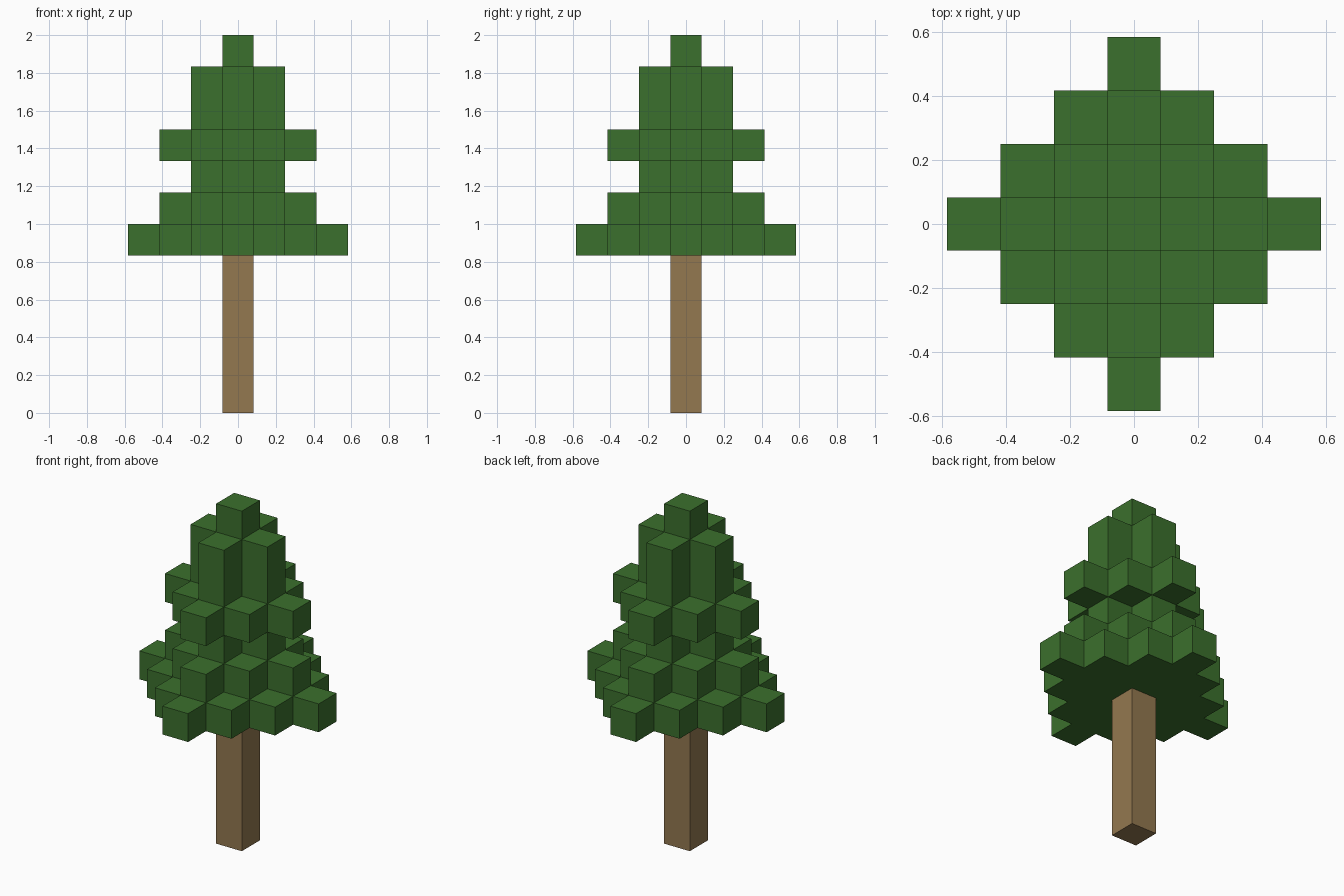
import bpy
import bmesh
from mathutils import Vector

U = 1 / 6  # edge length of one block

if "Cube" in bpy.data.objects:
    bpy.data.objects.remove(bpy.data.objects["Cube"])


def make_material(name, rgb):
    mat = bpy.data.materials.new(name)
    mat.use_nodes = True
    colour = (*rgb, 1)
    mat.diffuse_color = colour
    mat.node_tree.nodes["Principled BSDF"].inputs["Base Color"].default_value = colour
    return mat


def make_object(name, bm, mat):
    bmesh.ops.remove_doubles(bm, verts=bm.verts, dist=0.0001)
    mesh = bpy.data.meshes.new(name)
    bm.to_mesh(mesh)
    bm.free()
    mesh.materials.append(mat)
    obj = bpy.data.objects.new(name, mesh)
    bpy.context.collection.objects.link(obj)
    return obj


def add_face(bm, centre, normal, size):
    """Rectangle on the side of a box that faces along normal."""
    n = Vector(normal)
    a = Vector((n.y, n.z, n.x))
    b = n.cross(a)
    corners = [n + a + b, n - a + b, n - a - b, n + a - b]
    face = bm.faces.new([bm.verts.new(centre + c * size / 2) for c in corners])
    face.normal_update()
    if face.normal.dot(n) < 0:
        face.normal_flip()


def cells(radius):
    """Grid cells of a stepped diamond."""
    span = range(-radius, radius + 1)
    return {(i, j) for i in span for j in span if abs(i) + abs(j) <= radius}


def build_tiers(tiers, base):
    """Stack diamonds of (radius, height in blocks), keeping only outer faces."""
    bm = bmesh.new()
    layers = [cells(radius) for radius, _ in tiers]
    z = base
    for k, (_, height) in enumerate(tiers):
        above = layers[k + 1] if k + 1 < len(layers) else set()
        below = layers[k - 1] if k else set()
        size = Vector((U, U, height * U))
        for i, j in sorted(layers[k]):
            centre = Vector((i, j, z + height / 2)) * U
            for dx, dy in ((1, 0), (-1, 0), (0, 1), (0, -1)):
                if (i + dx, j + dy) not in layers[k]:
                    add_face(bm, centre, (dx, dy, 0), size)
            if (i, j) not in above:
                add_face(bm, centre, (0, 0, 1), size)
            if (i, j) not in below:
                add_face(bm, centre, (0, 0, -1), size)
        z += height
    return bm


# Vector * Vector is a dot product, so sizes are applied per axis here
def add_face(bm, centre, normal, size):
    n = Vector(normal)
    a = Vector((n.y, n.z, n.x))
    b = n.cross(a)
    corners = [n + a + b, n - a + b, n - a - b, n + a - b]
    points = [centre + Vector(c * s / 2 for c, s in zip(corner, size)) for corner in corners]
    face = bm.faces.new([bm.verts.new(p) for p in points])
    face.normal_update()
    if face.normal.dot(n) < 0:
        face.normal_flip()


green = make_material("leaf green", (0.044, 0.162, 0.026))
brown = make_material("bark brown", (0.292, 0.188, 0.08))

# Trunk: one tall post
make_object("trunk", build_tiers([(0, 5)], 0), brown)

# Foliage: stepped tiers from the widest skirt to the tip
make_object("foliage", build_tiers([(3, 1), (2, 1), (1, 1), (2, 1), (1, 2), (0, 1)], 5), green)
